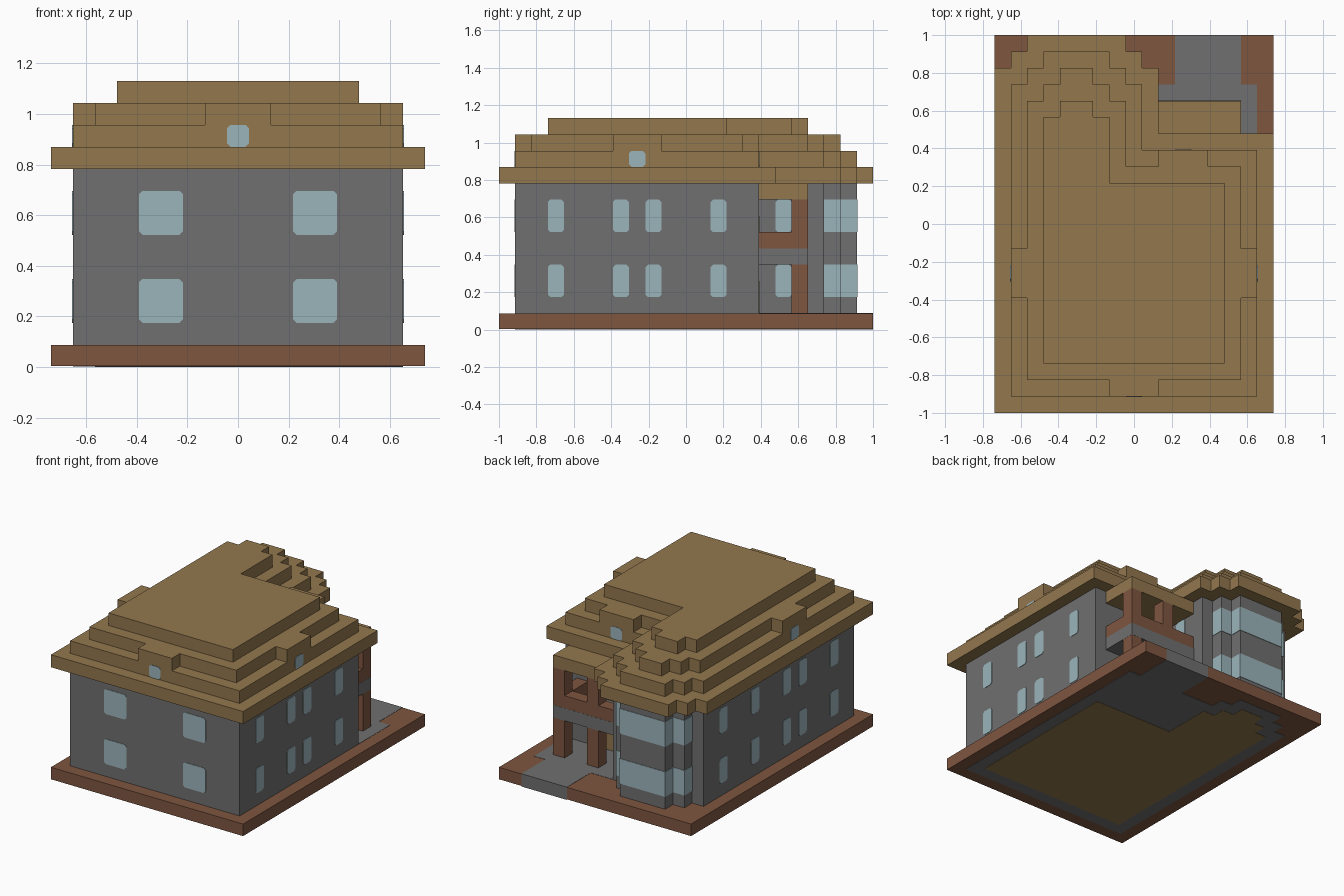
import bpy, bmesh
from mathutils import Vector

cube = bpy.data.objects.get("Cube")
if cube:
    bpy.data.objects.remove(cube, do_unlink=True)

U = 2 / 23            # size of one building block
THIN = 0.003          # how far plates stand proud


def material(name, rgb):
    m = bpy.data.materials.new(name)
    m.use_nodes = True
    m.diffuse_color = (*rgb, 1)
    m.node_tree.nodes["Principled BSDF"].inputs["Base Color"].default_value = (*rgb, 1)
    return m


BROWN = material("red_brown", (0.21, 0.093, 0.051))
GREY = material("stone_grey", (0.16, 0.16, 0.16))
TAN = material("roof_tan", (0.29, 0.185, 0.076))
GLASS = material("pale_glass", (0.33, 0.46, 0.50))


def grid(i, j, k):
    """Block coordinates to world position."""
    return Vector(((i - 8.5) * U, (j - 11.5) * U, k * U))


def prism(name, points, offset, mat):
    """Extrude a closed outline along an offset vector."""
    bm = bmesh.new()
    face = bm.faces.new([bm.verts.new(p) for p in points])
    top = bmesh.ops.extrude_face_region(bm, geom=[face])["geom"]
    verts = [g for g in top if isinstance(g, bmesh.types.BMVert)]
    bmesh.ops.translate(bm, verts=verts, vec=offset)
    bmesh.ops.recalc_face_normals(bm, faces=bm.faces)
    mesh = bpy.data.meshes.new(name)
    bm.to_mesh(mesh)
    bm.free()
    mesh.materials.append(mat)
    obj = bpy.data.objects.new(name, mesh)
    bpy.context.collection.objects.link(obj)
    return obj


def box(name, i, j, k, mat, grow=0.0):
    """Block range box; grow pushes the sides outward in world units."""
    g = grow / U
    i, j = (i[0] - g, i[1] + g), (j[0], j[1] + g)
    pts = [grid(a, b, k[0]) for a, b in
           ((i[0], j[0]), (i[1], j[0]), (i[1], j[1]), (i[0], j[1]))]
    return prism(name, pts, Vector((0, 0, (k[1] - k[0]) * U)), mat)


def footprint(s):
    """House outline with a stepped rear bay, shrunk by s blocks."""
    pts = [(1 + s, 1 + s), (16 - s, 1 + s), (16 - s, 16 - s), (9 - s, 16 - s),
           (9 - s, 20 - s), (8 - s, 20 - s), (8 - s, 21 - s)]
    if 7 - s > 3 + s:
        pts += [(7 - s, 21 - s), (7 - s, 22 - s), (3 + s, 22 - s), (3 + s, 21 - s)]
    return pts + [(2 + s, 21 - s), (2 + s, 20 - s), (1 + s, 20 - s)]


def layer(name, s, k0, k1, mat):
    pts = [grid(i, j, k0) for i, j in footprint(s)]
    return prism(name, pts, Vector((0, 0, (k1 - k0) * U)), mat)


def pane(name, axis, side, wall, span, k, mat=GLASS):
    """Thin plate with clipped corners on a wall facing +/- axis."""
    c = 0.16
    (a0, a1), (k0, k1) = span, k
    outline = [(a0 + c, k0), (a1 - c, k0), (a1, k0 + c), (a1, k1 - c),
               (a1 - c, k1), (a0 + c, k1), (a0, k1 - c), (a0, k0 + c)]
    if axis == "x":
        pts, n = [grid(wall, a, z) for a, z in outline], Vector((side, 0, 0))
    else:
        pts, n = [grid(a, wall, z) for a, z in outline], Vector((0, side, 0))
    return prism(name, [p - n * THIN for p in pts], n * THIN * 2, mat)


# Ground slab, paved path and underside
box("ground_slab", (0, 17), (0, 23), (0.04, 1), BROWN)
box("path", (11, 15), (19, 23), (0, 1.02), GREY, 0.001)
box("path_terrace", (9, 16), (16, 20), (0, 1.02), GREY)
layer("foundation", 0, 0.02, 0.1, GREY)
layer("floor_underside", 1, 0, 0.1, TAN)

# Walls and stepped roof
layer("walls", 0, 1, 9, GREY)
for n, s in enumerate((-1, 0, 1, 2)):
    layer(f"roof_step_{n + 1}", s, 9 + n, 10 + n, TAN)

# Dormers, each with a small window below its cap
box("front_dormer", (7, 10), (1, 3), (11, 12), TAN)
box("back_dormer", (10, 13), (14, 16), (11, 12), TAN)
box("right_dormer", (1, 3), (7, 10), (11, 12), TAN)
box("left_dormer", (14, 16), (7, 10), (11, 12), TAN)
pane("front_dormer_window", "y", -1, 1, (8, 9), (10, 11))
pane("back_dormer_window", "y", 1, 16, (11, 12), (10, 11))
for side, wall in ((-1, 1), (1, 16)):
    pane("side_dormer_window", "x", side, wall, (8, 9), (10, 11))

# Windows on both storeys
for storey in ((2, 4), (6, 8)):
    for i in (4, 11):
        pane("front_window", "y", -1, 1, (i, i + 2), storey)
    for j in (3, 7, 9, 13):
        for side, wall in ((-1, 1), (1, 16)):
            pane("side_window", "x", side, wall, (j, j + 1), storey)
    for side, wall in ((-1, 1), (1, 9)):
        pane("bay_side_window", "x", side, wall, (17, 18), storey)
    box("bay_glass_wide", (2, 8), (20, 21), storey, GLASS, THIN)
    box("bay_glass_narrow", (3, 7), (20, 22), storey, GLASS, THIN)

# Porch with balcony
for i in (11, 14):
    box("porch_pillar", (i, i + 1), (18, 19), (1, 8), BROWN)
box("balcony_floor", (9, 15), (16, 19), (4, 5), GREY, 0.001)
box("balcony_rail_back", (9, 15), (18, 19), (5, 6), BROWN)
box("balcony_rail_side", (14, 15), (16, 19), (5, 6), BROWN)
box("porch_roof", (9, 15), (16, 19), (8, 9), TAN)
for k in (1, 5):
    pane("porch_door", "y", 1, 16, (11, 13), (k, k + 2), TAN)
